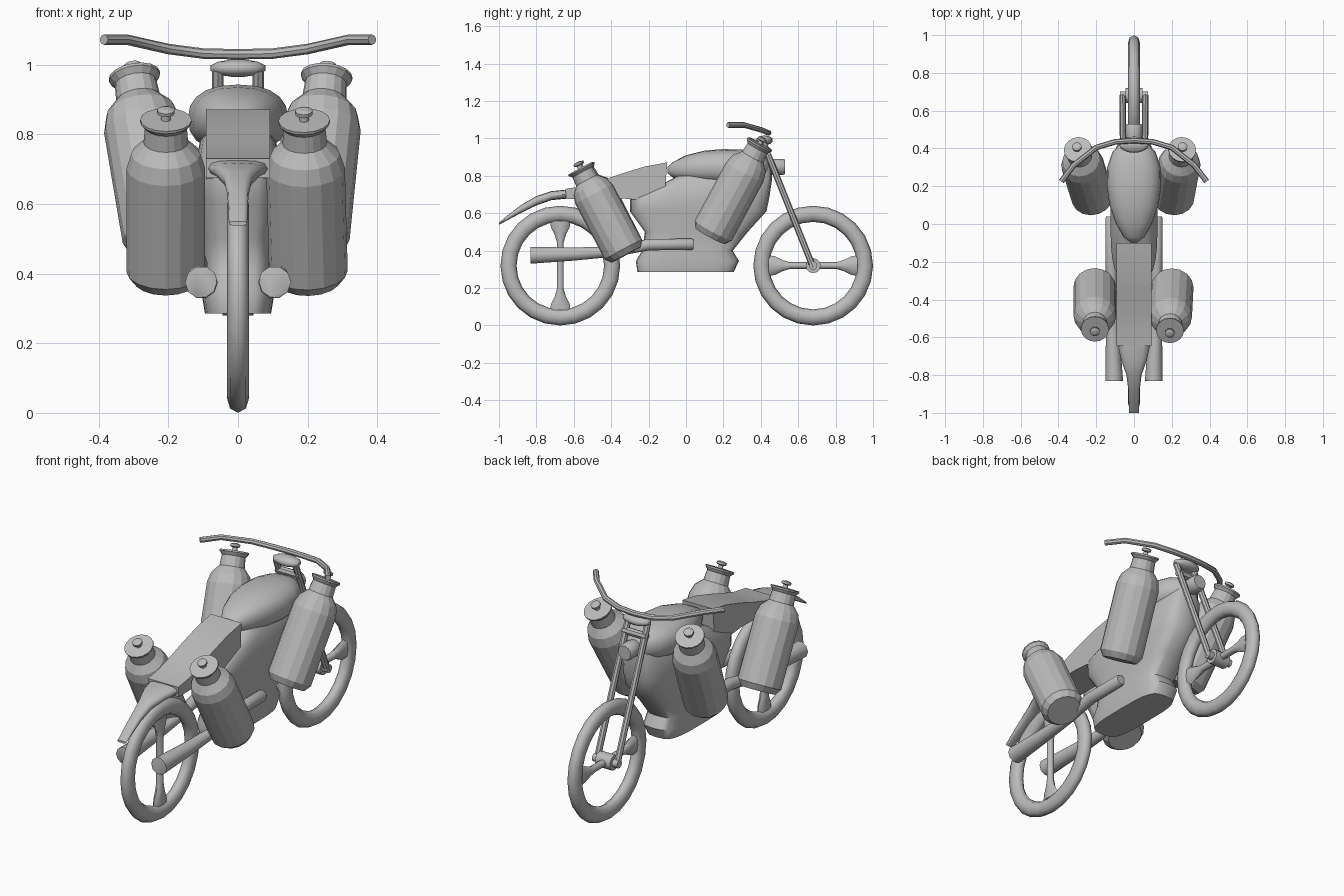
import bpy, bmesh, math
from mathutils import Vector as V

grey = bpy.data.materials.new("plain grey")
grey.diffuse_color = (0.5, 0.5, 0.5, 1)


def finish(name, bm, angle=40):
    bmesh.ops.recalc_face_normals(bm, faces=bm.faces)
    for f in bm.faces:
        f.smooth = angle > 0
    for e in bm.edges:
        e.smooth = e.calc_face_angle(0) < math.radians(angle)
    me = bpy.data.meshes.new(name)
    bm.to_mesh(me)
    bm.free()
    me.materials.append(grey)
    ob = bpy.data.objects.new(name, me)
    bpy.context.collection.objects.link(ob)
    return ob


def loft(name, rings, angle=40, closed=False):
    bm = bmesh.new()
    vs = [[bm.verts.new(p) for p in r] for r in rings]
    n = len(vs[0])
    pairs = list(zip(vs, vs[1:])) + ([(vs[-1], vs[0])] if closed else [])
    for a, b in pairs:
        for i in range(n):
            j = (i + 1) % n
            bm.faces.new((a[i], a[j], b[j], b[i]))
    if not closed:
        bm.faces.new(vs[0])
        bm.faces.new(vs[-1])
    return finish(name, bm, angle)


def tube(name, path, radii, n=8, angle=40):
    path = [V(p) for p in path]
    rings = []
    for i, p in enumerate(path):
        t = (path[min(i + 1, len(path) - 1)] - path[max(i - 1, 0)]).normalized()
        u = t.cross(V((0, 0, 1)) if abs(t.z) < 0.8 else V((0, 1, 0))).normalized()
        w = t.cross(u)
        r = radii[i] if isinstance(radii, (list, tuple)) else radii
        rings.append([p + r * (math.cos(k * math.tau / n) * u + math.sin(k * math.tau / n) * w)
                      for k in range(n)])
    return loft(name, rings, angle)


def extrude(name, yz, hw):
    return loft(name, [[(-hw, y, z) for y, z in yz], [(hw, y, z) for y, z in yz]], 35)


def superring(f, n=20, p=1.0):
    # rounded section: f maps two values in -1..1 to a point
    out = []
    for k in range(n):
        c, s = math.cos(k * math.tau / n), math.sin(k * math.tau / n)
        out.append(f(math.copysign(abs(c) ** p, c), math.copysign(abs(s) ** p, s)))
    return out


# wheels: tyre plus a two-bladed flared spoke
for name, cy, vertical in (("front", 0.68, False), ("rear", -0.672, True)):
    rings = []
    for i in range(24):
        a = i * math.tau / 24
        rings.append([(0.032 * math.sin(b), cy + (0.277 + 0.043 * math.cos(b)) * math.cos(a),
                       0.32 + (0.277 + 0.043 * math.cos(b)) * math.sin(a))
                      for b in (k * math.tau / 8 for k in range(8))])
    loft(name + "_tyre", rings, 60, closed=True)
    half = [(-0.238, 0.055), (-0.205, 0.05), (-0.165, 0.03), (-0.125, 0.018),
            (0.125, 0.018), (0.165, 0.03), (0.205, 0.05), (0.238, 0.055)]
    rings = []
    for d, w in half:
        sec = superring(lambda c, s: (c * 0.02, s * w), 8)
        rings.append([(x, cy + q, 0.32 + d) if vertical else (x, cy + d, 0.32 + q) for x, q in sec])
    loft(name + "_spokes", rings, 50)

# front hub and fork
tube("front_hub", [(-0.045, 0.68, 0.32), (0.045, 0.68, 0.32)], 0.04, 12)
tube("front_axle", [(-0.075, 0.68, 0.32), (0.075, 0.68, 0.32)], 0.022, 10)
for s, side in ((-1, "left"), (1, "right")):
    tube(side + "_fork_leg", [(s * 0.06, 0.68, 0.31), (s * 0.058, 0.41, 0.985)], 0.017)
    # exhaust with wide muffler
    tube(side + "_exhaust",
         [(s * 0.105, -0.832, 0.375), (s * 0.105, -0.83, 0.375), (s * 0.112, -0.6, 0.382),
          (s * 0.117, -0.38, 0.395), (s * 0.12, -0.2, 0.432), (s * 0.12, 0.03, 0.434),
          (s * 0.12, 0.04, 0.434)],
         [0.044, 0.047, 0.037, 0.028, 0.032, 0.032, 0.026], 10)
tube("fork_clamp", [(-0.07, 0.435, 0.92), (0.07, 0.435, 0.92)], 0.02)

# handlebar
bar = [(0.2, 0.405, 1.045), (0.32, 0.31, 1.072), (0.385, 0.225, 1.072)]
tube("handlebar", [(-x, y, z) for x, y, z in reversed(bar)] +
     [(-0.1, 0.435, 1.032), (0, 0.442, 1.03), (0.1, 0.435, 1.032)] + bar, 0.015)

# instrument pod and headlamp
loft("instrument_pod", [superring(lambda c, s: (0.082 * math.cos(t) * c, 0.42 + 0.045 * math.cos(t) * s,
                                               0.99 + 0.026 * math.sin(t)), 16)
                        for t in (-1.4, -0.8, -0.3, 0.3, 0.8, 1.4)], 60)
tube("headlamp", [(0, 0.4, 0.848), (0, 0.43, 0.848), (0, 0.46, 0.848), (0, 0.52, 0.848),
                  (0, 0.53, 0.848)], [0.02, 0.036, 0.044, 0.044, 0.038], 14)

# fuel tank: sections along y
tank = [(-0.10, 0.83, 0.015, 0.015), (-0.07, 0.832, 0.055, 0.042), (0.0, 0.84, 0.095, 0.07),
        (0.1, 0.845, 0.13, 0.09), (0.2, 0.845, 0.144, 0.098), (0.3, 0.845, 0.142, 0.095),
        (0.38, 0.847, 0.115, 0.08), (0.43, 0.85, 0.07, 0.055), (0.45, 0.85, 0.03, 0.025)]
loft("fuel_tank", [superring(lambda c, s: (w * c, y, z + h * s), 20, 0.85)
                   for y, z, w, h in tank], 60)

# engine body: sections up z (z, rear y, front y, half width)
body = [(0.285, -0.26, 0.255, 0.095), (0.345, -0.268, 0.283, 0.105), (0.40, -0.235, 0.25, 0.10),
        (0.50, -0.22, 0.33, 0.105), (0.61, -0.30, 0.43, 0.12), (0.68, -0.30, 0.445, 0.125),
        (0.78, -0.08, 0.46, 0.11), (0.86, 0.05, 0.455, 0.06)]
loft("engine_body", [superring(lambda c, s: (w * c, (a + b) / 2 + (b - a) / 2 * s, z), 24, 0.55)
                     for z, a, b, w in body], 45)

# seat with forward-pointing side panels
extrude("seat", [(-0.10, 0.872), (-0.11, 0.75), (0.05, 0.725), (-0.15, 0.662), (-0.35, 0.68),
                 (-0.64, 0.675), (-0.645, 0.73), (-0.55, 0.745), (-0.45, 0.775),
                 (-0.35, 0.81), (-0.22, 0.85)], 0.092)

# rear mudguard: (y, top z, bottom z, half width)
guard = [(-1.0, 0.55, 0.538, 0.026), (-0.95, 0.592, 0.565, 0.028), (-0.88, 0.645, 0.603, 0.03),
         (-0.8, 0.692, 0.642, 0.04), (-0.72, 0.718, 0.67, 0.068), (-0.62, 0.728, 0.68, 0.09)]
loft("rear_mudguard", [superring(lambda c, s: (w * c, y, (t + b) / 2 + (t - b) / 2 * s), 12, 0.7)
                       for y, t, b, w in guard], 50)

# four milk cans: turned profile between a base and a lid point (radius, height share)
profile = [(0.09, 0), (0.113, 0.06), (0.113, 0.70), (0.099, 0.79), (0.064, 0.86), (0.060, 0.955),
           (0.074, 0.985), (0.074, 1.0), (0.014, 1.002), (0.012, 1.03), (0.025, 1.04),
           (0.025, 1.06), (0.012, 1.07)]
cans = {"rear_left_can": ((-0.208, -0.32, 0.378), (-0.207, -0.557, 0.842)),
        "rear_right_can": ((0.203, -0.32, 0.378), (0.19, -0.565, 0.84)),
        "front_left_can": ((-0.215, 0.13, 0.478), (-0.298, 0.395, 0.97)),
        "front_right_can": ((0.205, 0.13, 0.478), (0.255, 0.395, 0.97))}
for name, (a, b) in cans.items():
    a, d = V(a), V(b) - V(a)
    tube(name, [a + d * h for r, h in profile], [r for r, h in profile], 16, 0)
